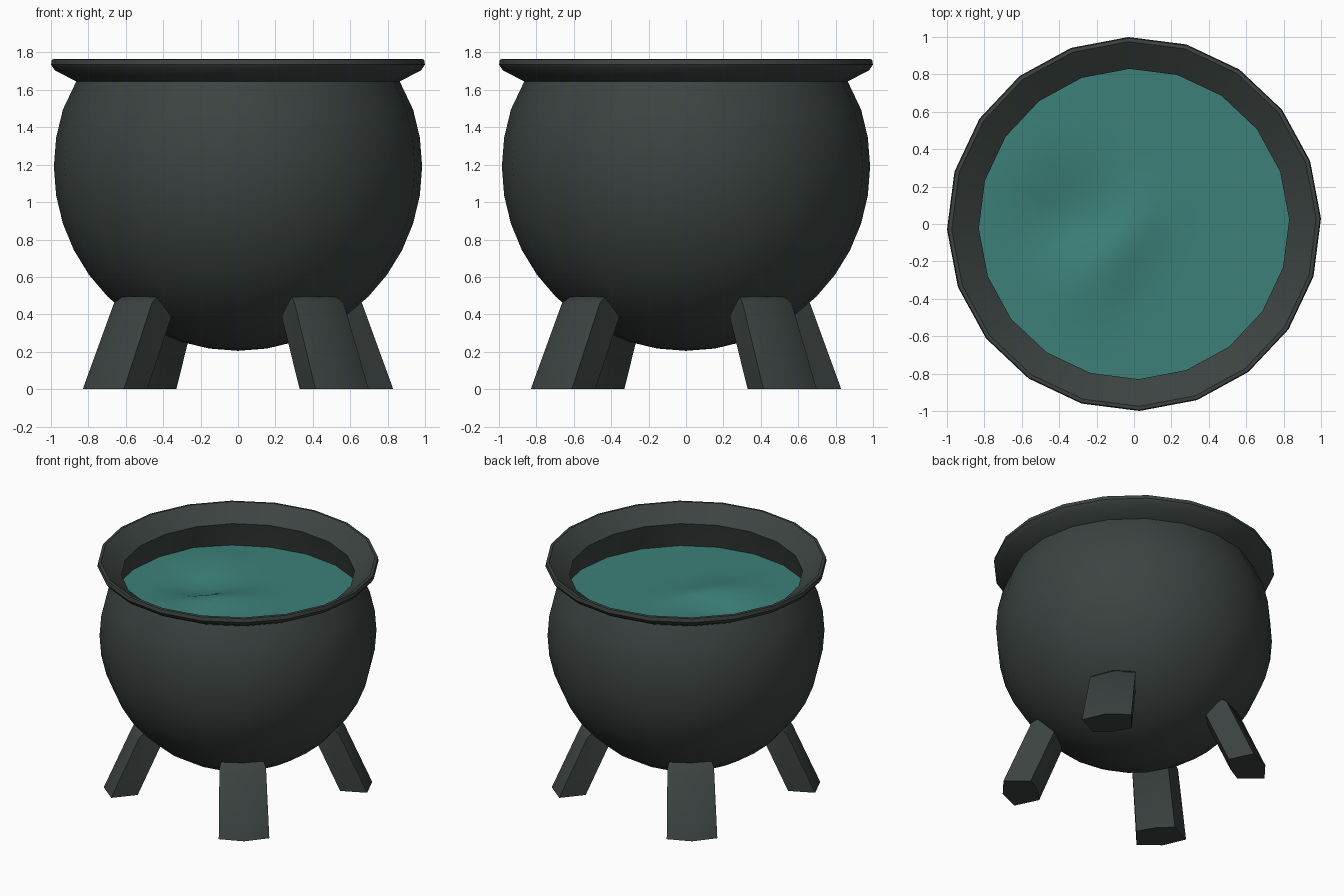
import bpy, bmesh, math
from math import cos, sin, radians, exp

if "Cube" in bpy.data.objects:
    bpy.data.objects.remove(bpy.data.objects["Cube"])

SEG = 20
TWIST = radians(1.7)


def material(name, rgb):
    m = bpy.data.materials.new(name)
    m.diffuse_color = (*rgb, 1)
    m.use_nodes = True
    m.node_tree.nodes["Principled BSDF"].inputs["Base Color"].default_value = m.diffuse_color
    return m


iron = material("dark iron", (0.044, 0.056, 0.053))
teal = material("teal brew", (0.045, 0.215, 0.19))


def finish(bm, name, mat, angle):
    bmesh.ops.recalc_face_normals(bm, faces=bm.faces)
    me = bpy.data.meshes.new(name)
    bm.to_mesh(me)
    bm.free()
    ob = bpy.data.objects.new(name, me)
    bpy.context.collection.objects.link(ob)
    me.materials.append(mat)
    bpy.ops.object.select_all(action='DESELECT')
    ob.select_set(True)
    bpy.context.view_layer.objects.active = ob
    bpy.ops.object.shade_smooth_by_angle(angle=radians(angle))
    return ob


def skin(bm, rings):
    # quads between successive closed rings of vertices
    for a, b in zip(rings, rings[1:]):
        n = len(a)
        for i in range(n):
            j = (i + 1) % n
            bm.faces.new((a[i], a[j], b[j], b[i]))


def ring(bm, r, z):
    return [bm.verts.new((r * cos(TWIST + math.tau * i / SEG),
                          r * sin(TWIST + math.tau * i / SEG), z)) for i in range(SEG)]


# Pot: spherical outside, flared rim, inner wall down to a closed floor
R, CZ = 0.985, 1.19
outer = [(R * cos(radians(a)), CZ + R * sin(radians(a))) for a in range(-81, 19, 9)]
rim = [(0.865, 1.645), (0.98, 1.705), (1.0, 1.735), (0.995, 1.763), (0.975, 1.765), (0.83, 1.66)]
inner = [(0.93 * cos(radians(a)), CZ + 0.93 * sin(radians(a))) for a in range(18, -82, -9)]
bm = bmesh.new()
rings = [ring(bm, r, z) for r, z in outer + rim + inner]
skin(bm, rings)
for loop, z in ((rings[0], CZ - R), (rings[-1], CZ - 0.93)):
    tip = bm.verts.new((0, 0, z))
    for i in range(SEG):
        bm.faces.new((loop[i], loop[(i + 1) % SEG], tip))
finish(bm, "cauldron_pot", iron, 40)


# Brew: disc with a gentle swirl on its surface
def wave(x, y):
    u, v = 0.61 * x + 0.79 * y, 0.79 * x - 0.61 * y
    ridge = 0.05 * exp(-((u + 0.2) / 0.32) ** 2 - ((v - 0.0) / 0.16) ** 2)
    dip = -0.05 * exp(-((x + 0.38) / 0.25) ** 2 - ((y - 0.03) / 0.2) ** 2)
    swell = 0.02 * exp(-((x + 0.6) / 0.25) ** 2 - ((y - 0.4) / 0.25) ** 2)
    return 1.46 + ridge + dip + swell


bm = bmesh.new()
rings = [ring(bm, 0.905 * k / 14, 0) for k in range(14, 0, -1)]
skin(bm, rings)
tip = bm.verts.new((0, 0, 0))
for i in range(SEG):
    bm.faces.new((rings[-1][i], rings[-1][(i + 1) % SEG], tip))
for v in bm.verts:
    v.co.z = wave(v.co.x, v.co.y)
brew = finish(bm, "brew_surface", teal, 60)
if brew.data.polygons[0].normal.z < 0:
    brew.data.flip_normals()

# Legs: six-sided splayed posts, (radial, tangential) section at the foot
FOOT = [(0.91, -0.18), (0.955, 0), (0.91, 0.18), (0.72, 0.14), (0.70, 0), (0.72, -0.14)]
LEVELS = [(0, 0, 1), (0.46, -0.2, 0.92), (0.495, -0.245, 0.84)]
for k in range(4):
    a = radians(37.7 + 90 * k)
    bm = bmesh.new()
    rings = []
    for z, shift, wide in LEVELS:
        loop = []
        for r, t in FOOT:
            r, t = r + shift, t * wide
            loop.append(bm.verts.new((r * cos(a) - t * sin(a), r * sin(a) + t * cos(a), z)))
        rings.append(loop)
    skin(bm, rings)
    bm.faces.new(rings[0])
    bm.faces.new(rings[-1])
    finish(bm, f"leg_{k + 1}", iron, 40)
